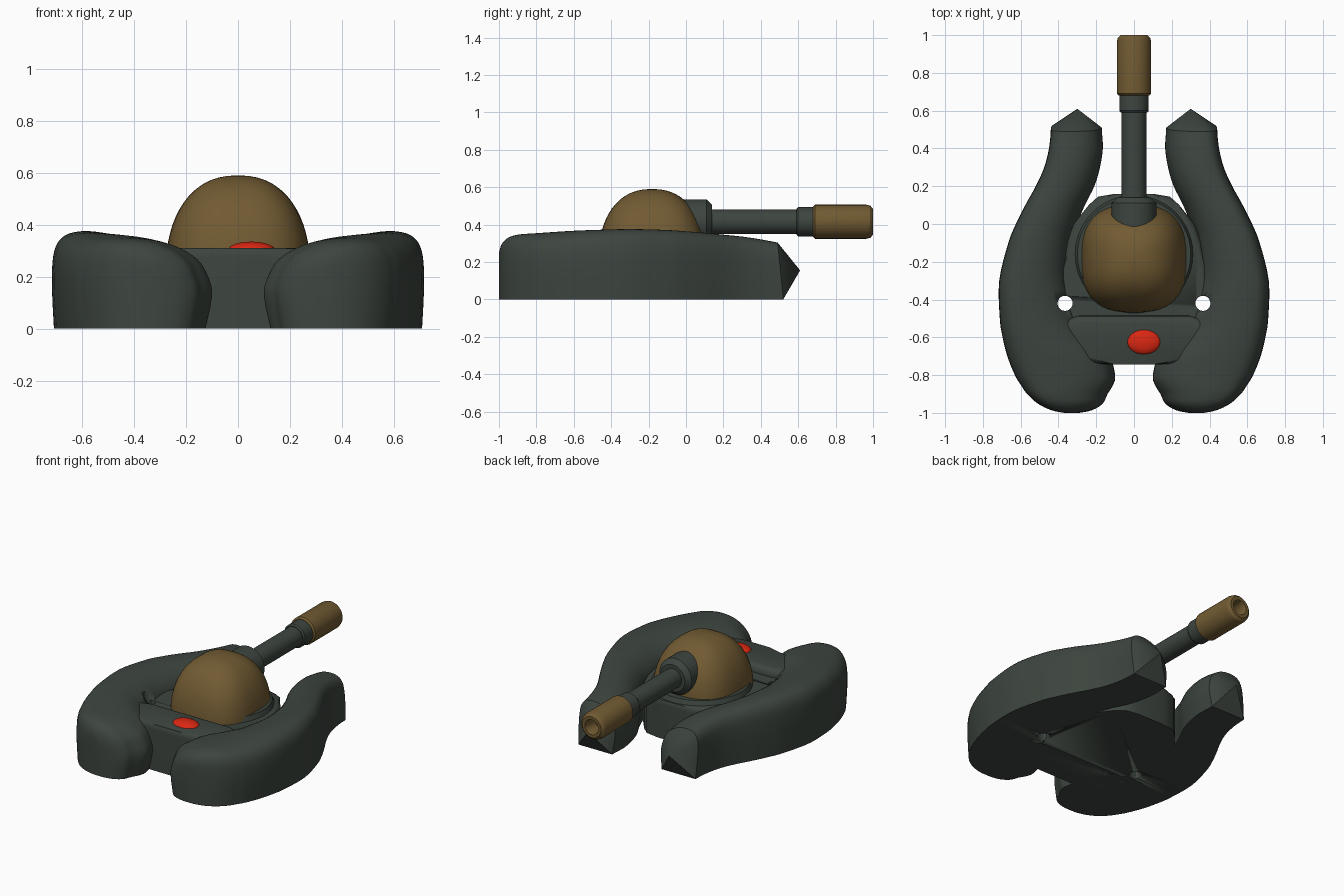
import bpy, bmesh, math
from mathutils import Vector

cube = bpy.data.objects.get("Cube")
if cube:
    bpy.data.objects.remove(cube, do_unlink=True)


def material(name, rgb):
    m = bpy.data.materials.new(name)
    m.use_nodes = True
    m.diffuse_color = (*rgb, 1)
    m.node_tree.nodes["Principled BSDF"].inputs["Base Color"].default_value = (*rgb, 1)
    return m


GREEN = material("dark green grey", (0.047, 0.06, 0.05))
BROWN = material("olive brown", (0.165, 0.103, 0.032))
RED = material("signal red", (0.7, 0.02, 0.006))


def activate(ob):
    bpy.ops.object.select_all(action='DESELECT')
    ob.select_set(True)
    bpy.context.view_layer.objects.active = ob


def finish(name, bm, mat, angle=40):
    bmesh.ops.recalc_face_normals(bm, faces=bm.faces)
    me = bpy.data.meshes.new(name)
    bm.to_mesh(me)
    bm.free()
    me.materials.append(mat)
    ob = bpy.data.objects.new(name, me)
    bpy.context.collection.objects.link(ob)
    activate(ob)
    bpy.ops.object.shade_smooth_by_angle(angle=math.radians(angle))
    return ob


def apply(ob, kind, **settings):
    activate(ob)
    mod = ob.modifiers.new(kind.title(), kind)
    for key, value in settings.items():
        setattr(mod, key, value)
    bpy.ops.object.modifier_apply(modifier=mod.name)


def spline(points, steps):
    """Catmull-Rom curve through points of any dimension."""
    pts = [Vector(p) for p in points]
    out = []
    for i in range(len(pts) - 1):
        a, b, c, d = pts[max(i - 1, 0)], pts[i], pts[i + 1], pts[min(i + 2, len(pts) - 1)]
        for k in range(steps):
            t = k / steps
            out.append(b + (c - a) * (t / 2) + (a * 2 - b * 5 + c * 4 - d) * (t * t / 2)
                       + (b * 3 - a - c * 3 + d) * (t ** 3 / 2))
    return out + [pts[-1]]


def loft(bm, rings, closed=True):
    loops = [[bm.verts.new(p) for p in ring] for ring in rings]
    n = len(loops[0])
    for a, b in zip(loops, loops[1:]):
        for i in range(n if closed else n - 1):
            j = (i + 1) % n
            bm.faces.new((a[i], a[j], b[j], b[i]))
    return loops


def lathe(name, profile, z, mat):
    """Turned part along the y axis from (y, radius) pairs."""
    bm = bmesh.new()
    angles = [math.tau * i / 32 for i in range(32)]
    loops = loft(bm, [[(r * math.cos(a), y, z + r * math.sin(a)) for a in angles]
                      for y, r in profile])
    bm.faces.new(loops[0])
    bm.faces.new(loops[-1])
    return finish(name, bm, mat, 30)


def prism(name, half_outline, z0, z1, bevel):
    """Upright slab mirrored across x with a rounded top rim."""
    bm = bmesh.new()
    outline = half_outline + [(-x, y) for x, y in reversed(half_outline)]
    loops = loft(bm, [[(x, y, z) for x, y in outline] for z in (z0, z1)])
    bm.faces.new(loops[0])
    top = bm.faces.new(loops[1])
    bmesh.ops.bevel(bm, geom=list(top.edges), offset=bevel, segments=4,
                    profile=0.5, affect='EDGES')
    return finish(name, bm, GREEN, 40)


# Side pods: stations are (y, inner x, outer x, top z)
STATIONS = [
    (-1.0, .29, .37, .25), (-.985, .22, .44, .295), (-.95, .165, .51, .33),
    (-.9, .14, .565, .345), (-.85, .11, .60, .35), (-.8, .10, .63, .353),
    (-.7, .13, .67, .36), (-.6, .22, .695, .366), (-.5, .29, .71, .37),
    (-.3, .345, .713, .375), (-.1, .33, .665, .37), (0, .30, .625, .363),
    (.1, .26, .575, .355), (.2, .21, .52, .345), (.3, .18, .475, .335),
    (.4, .165, .45, .32), (.49, .17, .44, .303)]
SECTION = [(-.9, 0), (-1, .38), (-.92, .6), (-.78, .76), (-.5, .89), (-.15, .97),
           (.2, 1), (.5, .995), (.75, .955), (.92, .85), (.99, .68), (1, .4), (.96, 0)]
section = spline(SECTION, 3)
stations = spline(STATIONS, 4)


def pod(name, side):
    bm = bmesh.new()
    rings = []
    for k, (y, xi, xo, top) in enumerate(stations):
        mid, half = (xi + xo) / 2, (xo - xi) / 2
        lean = .03 if k == len(stations) - 1 else 0
        rings.append([(side * (mid + u * half), y + lean * (1 - v), v * top)
                      for u, v in section])
    loops = loft(bm, rings)
    bm.faces.new(loops[0])
    # Pointed rear end
    tip = bm.verts.new((side * .30, .61, .155))
    last = loops[-1]
    for i, v in enumerate(last):
        bm.faces.new((v, last[(i + 1) % len(last)], tip))
    return finish(name, bm, GREEN, 35)


pods = [pod("left_pod", 1), pod("right_pod", -1)]

# Central hull and raised front deck
hull = prism("hull", [(.1, .16), (.19, .145), (.24, .10), (.32, 0), (.36, -.1), (.38, -.25),
                      (.39, -.36), (.39, -.6), (.3, -.7)], 0, .26, .03)
deck = prism("front_deck", [(.29, -.485), (.4, -.52), (.4, -.6), (.3, -.735), (.1, -.745)],
             0, .31, .04)

# Vertical drain holes between hull and pods
for side in (1, -1):
    bm = bmesh.new()
    bmesh.ops.create_cone(bm, cap_ends=True, segments=20, radius1=.04, radius2=.04, depth=1)
    bmesh.ops.translate(bm, verts=bm.verts, vec=(side * .365, -.42, .2))
    cutter = finish("hole_cutter", bm, GREEN)
    cutter.hide_render = True
    for ob in (hull, pods[0] if side > 0 else pods[1]):
        apply(ob, 'BOOLEAN', object=cutter, operation='DIFFERENCE', solver='EXACT')
    bpy.data.objects.remove(cutter, do_unlink=True)

# Turret ring around the dome
bm = bmesh.new()
bmesh.ops.create_cone(bm, cap_ends=True, segments=48, radius1=.32, radius2=.30, depth=.05)
bmesh.ops.translate(bm, verts=bm.verts, vec=(0, -.16, .265))
finish("turret_ring", bm, GREEN)


# Dome turret: squarish in plan, rounded upward
def power(v, n):
    return math.copysign(abs(v) ** (2 / n), v)


bm = bmesh.new()
rings = []
for k in range(17):
    t = math.pi / 2 * k / 16 * .985
    r, h = power(math.cos(t), 2.3), power(math.sin(t), 2.3)
    rings.append([(.28 * r * power(math.cos(a), 2.7), -.182 + .287 * r * power(math.sin(a), 2.7),
                   .2 + .39 * h) for a in (math.tau * i / 48 for i in range(48))])
loops = loft(bm, rings)
bm.faces.new(loops[0])
bm.faces.new(loops[-1])
finish("turret_dome", bm, BROWN, 60)

# Gun: mantlet, barrel, collar and hollow muzzle
GUN_Z = .415
lathe("gun_mantlet", [(-.05, .12), (.11, .12), (.14, .09)], GUN_Z, GREEN)
lathe("gun_barrel", [(.1, .065), (.6, .065)], GUN_Z, GREEN)
lathe("gun_collar", [(.59, .07), (.6, .078), (.69, .078)], GUN_Z, GREEN)
lathe("gun_muzzle", [(.68, .08), (.69, .091), (.965, .091), (.985, .086), (1.0, .07),
                     (1.0, .05), (.985, .045), (.9, .045)], GUN_Z, BROWN)

# Red signal lamp
bm = bmesh.new()
bmesh.ops.create_uvsphere(bm, u_segments=32, v_segments=16, radius=1)
for v in bm.verts:
    v.co = Vector((.052 + v.co.x * .088, -.625 + v.co.y * .066, .305 + v.co.z * .03))
finish("signal_lamp", bm, RED, 60)
